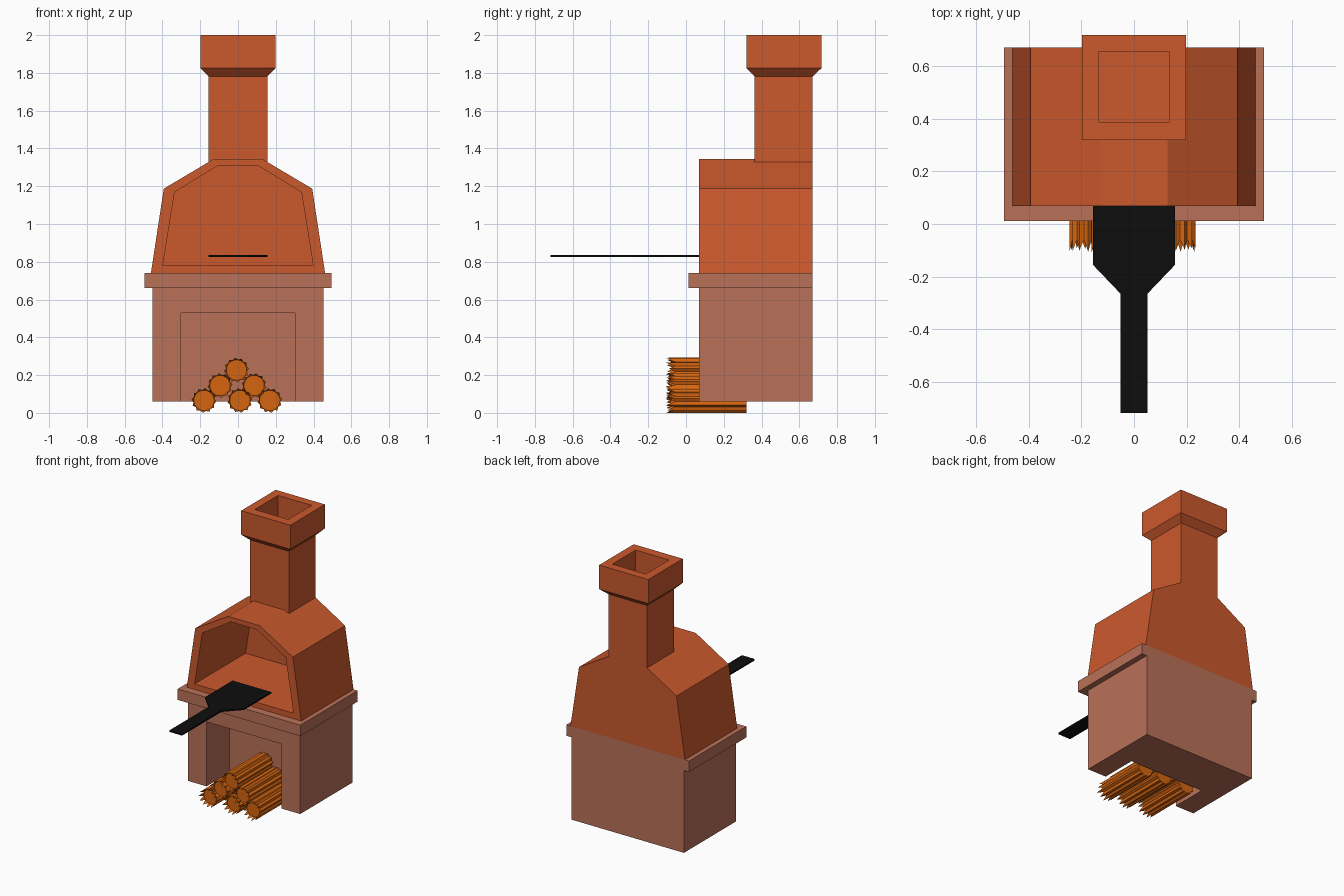
import bpy, bmesh, math, random

if "Cube" in bpy.data.objects:
    bpy.data.objects.remove(bpy.data.objects["Cube"])

random.seed(4)


def material(name, rgb):
    m = bpy.data.materials.new(name)
    m.diffuse_color = (*rgb, 1)
    m.use_nodes = True
    m.node_tree.nodes["Principled BSDF"].inputs["Base Color"].default_value = m.diffuse_color
    return m


TERRACOTTA = material("terracotta", (0.60, 0.10, 0.026))
BRICK = material("pale brick", (0.49, 0.164, 0.099))
WOOD = material("orange wood", (0.66, 0.13, 0.005))
IRON = material("black iron", (0.004, 0.004, 0.004))


def loft(name, mat, rings, cap_start=True, cap_end=True):
    """Skin a series of equal-length point rings and cap the ends."""
    bm = bmesh.new()
    rows = [[bm.verts.new(p) for p in ring] for ring in rings]
    n = len(rows[0])
    for a, b in zip(rows, rows[1:]):
        for i in range(n):
            j = (i + 1) % n
            bm.faces.new((a[i], a[j], b[j], b[i]))
    if cap_start:
        bm.faces.new(rows[0])
    if cap_end:
        bm.faces.new(rows[-1])
    bmesh.ops.recalc_face_normals(bm, faces=bm.faces)
    me = bpy.data.meshes.new(name)
    bm.to_mesh(me)
    bm.free()
    me.materials.append(mat)
    ob = bpy.data.objects.new(name, me)
    bpy.context.collection.objects.link(ob)
    return ob


def rect(hx, y0, y1, z):
    return [(-hx, y0, z), (hx, y0, z), (hx, y1, z), (-hx, y1, z)]


def mirrored(half):
    """Complete a right-hand half profile across x = 0."""
    return half + [(-x, z) for x, z in reversed(half)]


def at_y(profile, y):
    return [(x, y, z) for x, z in profile]


FRONT, BACK = 0.069, 0.671

# Base: closed back block and arch-shaped front with the wood bay
bay_depth = 0.335
loft("base_back", BRICK, [rect(0.453, bay_depth, BACK, 0.06),
                          rect(0.453, bay_depth, BACK, 0.66)])
arch = mirrored([(0.302, 0.53), (0.302, 0.06), (0.453, 0.06), (0.453, 0.66)])
loft("base_front_arch", BRICK, [at_y(arch, FRONT), at_y(arch, bay_depth)])

# Hearth slab
loft("hearth_slab", BRICK, [rect(0.494, 0.012, BACK, 0.66),
                            rect(0.494, 0.012, BACK, 0.74)])

# Oven hood with hollow chamber
outer = mirrored([(0.461, 0.74), (0.393, 1.187), (0.127, 1.345)])
inner = mirrored([(0.398, 0.78), (0.336, 1.168), (0.105, 1.31)])
loft("oven_hood", TERRACOTTA, [at_y(outer, BACK), at_y(outer, FRONT),
                               at_y(inner, FRONT), at_y(inner, 0.655)])

# Chimney with flared cap and hollow flue
loft("chimney", TERRACOTTA, [
    rect(0.156, 0.362, BACK, 1.32), rect(0.156, 0.362, BACK, 1.782),
    rect(0.198, 0.32, 0.717, 1.825), rect(0.198, 0.32, 0.717, 2.0),
    rect(0.135, 0.387, 0.655, 2.0), rect(0.135, 0.387, 0.655, 1.36)])

# Bread shovel resting in the mouth
half = [(0.051, -0.717), (0.051, -0.265), (0.156, -0.155), (0.156, 0.16)]
outline = mirrored(half)
loft("oven_shovel", IRON, [[(x, y, z) for x, y in outline]
                           for z in (0.824, 0.835)])


# Firewood: ridged bark with ragged front edge round a recessed cut end
def log(name, cx, cz, teeth=12):
    spin = random.uniform(0, math.tau)
    back, front, core, floor = [], [], [], []
    for i in range(teeth * 2):
        a = spin + math.pi * i / teeth
        ridge = i % 2 == 0
        r = 0.066 if ridge else 0.056
        x, z = math.cos(a), math.sin(a)
        tip = random.uniform(-0.108, -0.09) if ridge else -0.058
        back.append((cx + r * x, 0.32, cz + r * z))
        front.append((cx + r * x, tip, cz + r * z))
        core.append((cx + 0.054 * x, -0.058, cz + 0.054 * z))
    loft(name, WOOD, [back, front, core])


stack = [(-0.18, 0.067), (0.01, 0.067), (0.168, 0.067),
         (-0.095, 0.146), (0.085, 0.146), (-0.008, 0.228)]
for k, (x, z) in enumerate(stack):
    log(f"firewood_log_{k + 1}", x, z)

# Rest exactly on the ground
low = min(v.co.z for o in bpy.data.objects for v in o.data.vertices)
for o in bpy.data.objects:
    if o.name.startswith("firewood"):
        o.location.z = -low
